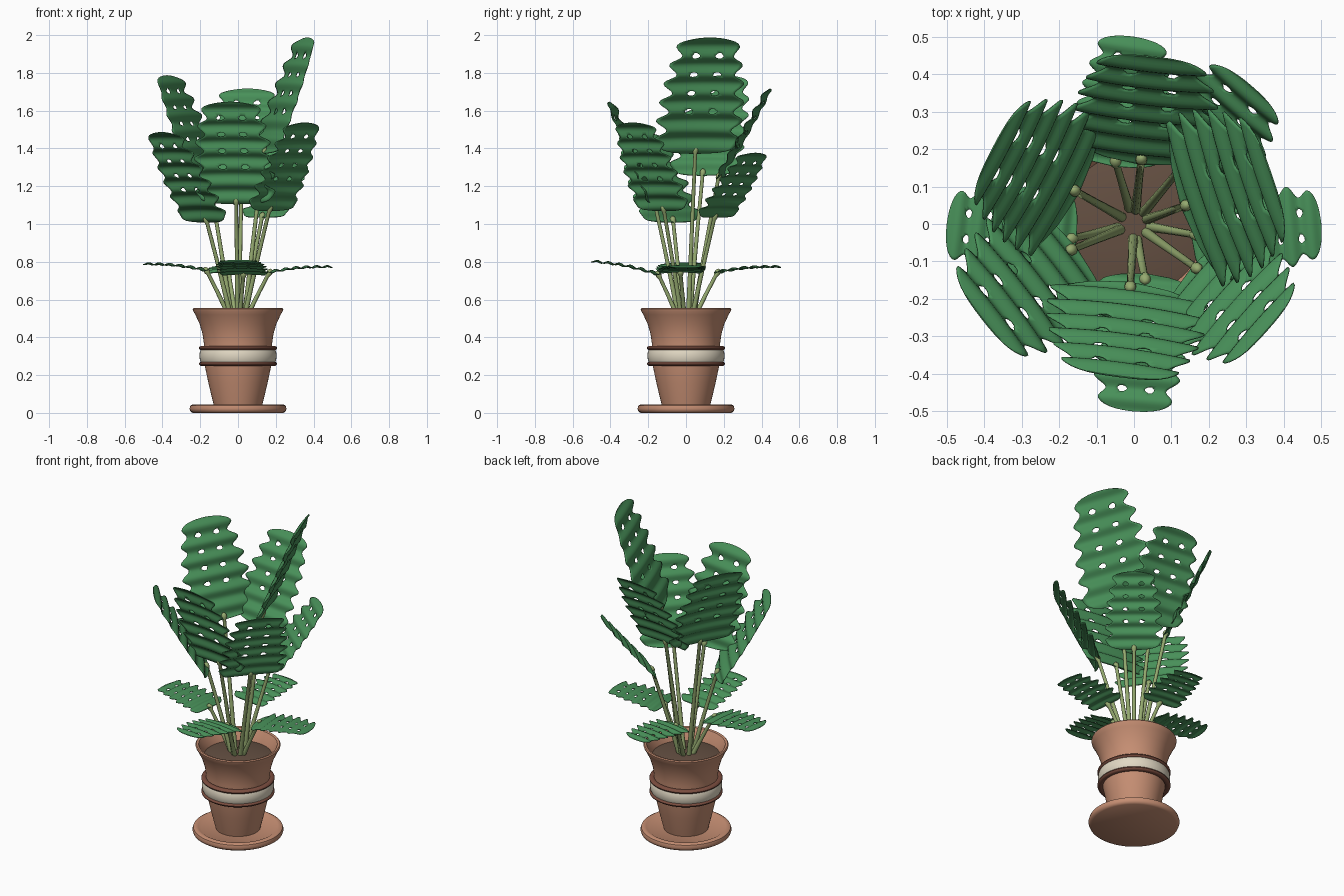
import bpy, bmesh, math
from mathutils import Vector

if "Cube" in bpy.data.objects:
    bpy.data.objects.remove(bpy.data.objects["Cube"])


def material(name, color):
    m = bpy.data.materials.new(name)
    m.diffuse_color = (*color, 1)
    m.use_nodes = True
    m.node_tree.nodes["Principled BSDF"].inputs["Base Color"].default_value = m.diffuse_color
    return m


LEAF = material("leaf green", (0.065, 0.28, 0.10))
STEM = material("stem green", (0.30, 0.40, 0.16))
CLAY = material("terracotta", (0.56, 0.27, 0.17))
DARK = material("dark clay", (0.20, 0.075, 0.05))
CREAM = material("cream glaze", (0.76, 0.69, 0.55))
SOIL = material("soil", (0.13, 0.08, 0.055))


def finish(name, bm, mat, angle=40):
    me = bpy.data.meshes.new(name)
    bm.to_mesh(me)
    bm.free()
    me.materials.append(mat)
    ob = bpy.data.objects.new(name, me)
    bpy.context.collection.objects.link(ob)
    bpy.ops.object.select_all(action='DESELECT')
    ob.select_set(True)
    bpy.context.view_layer.objects.active = ob
    bpy.ops.object.shade_smooth_by_angle(angle=math.radians(angle))
    return ob


def lathe(name, profile, mat, closed=False, steps=64):
    """Spin a (radius, height) profile around z."""
    bm = bmesh.new()
    vs = [bm.verts.new((r, 0, z)) for r, z in profile]
    edges = [bm.edges.new(p) for p in zip(vs, vs[1:] + vs[:1] if closed else vs[1:])]
    bmesh.ops.spin(bm, geom=vs + edges, cent=(0, 0, 0), axis=(0, 0, 1),
                   angle=math.tau, steps=steps, use_merge=True)
    bmesh.ops.remove_doubles(bm, verts=bm.verts, dist=1e-5)
    bmesh.ops.recalc_face_normals(bm, faces=bm.faces)
    return finish(name, bm, mat)


def ring(name, radius, z, half_w, half_h, mat):
    pts = [(radius + half_w * math.cos(a), z + half_h * math.sin(a))
           for a in (math.tau * i / 12 for i in range(12))]
    return lathe(name, pts, mat, closed=True)


# Pot, saucer, bands and soil
lathe("saucer", [(0, 0), (0.24, 0), (0.252, 0.008), (0.257, 0.022), (0.252, 0.038),
                 (0.24, 0.045), (0.225, 0.043), (0.21, 0.034), (0, 0.034)], CLAY)
lathe("pot", [(0, 0.03), (0.125, 0.03), (0.138, 0.08), (0.157, 0.16), (0.176, 0.25),
              (0.181, 0.31), (0.181, 0.37), (0.188, 0.42), (0.203, 0.47), (0.226, 0.52),
              (0.238, 0.54), (0.240, 0.549), (0.235, 0.555), (0.222, 0.552),
              (0.205, 0.52), (0.188, 0.48), (0.175, 0.43), (0, 0.43)], CLAY)
lathe("glazed_band", [(0.17, 0.262), (0.194, 0.262), (0.202, 0.28), (0.204, 0.302),
                      (0.202, 0.324), (0.194, 0.342), (0.17, 0.342)], CREAM)
for label, height in (("lower", 0.26), ("upper", 0.343)):
    ring(label + "_band_ring", 0.19, height, 0.017, 0.012, DARK)
lathe("soil", [(0, 0.505), (0.08, 0.502), (0.15, 0.495), (0.195, 0.485)], SOIL)

LOBES = 6


def half_width(t):
    """Outline of a leaf: wide envelope, rounded ends, notches between lobes."""
    env = 1 - 0.27 * ((t - 0.25) / 0.67) ** 2
    if t > 0.917:
        return env * math.sqrt(max(0, 1 - ((t - 0.917) / 0.083) ** 2))
    if t < 0.06:
        env *= math.sqrt(max(0, 1 - ((0.06 - t) / 0.11) ** 2))
    notch = 0.5 + 0.5 * math.cos(math.tau * LOBES * t)
    return env * (1 - 0.25 * notch * min(1, max(0, t / 0.1)))


def leaf(name, base, tip, ratio=0.76, bow=0.0):
    base, tip = Vector(base), Vector(tip)
    length = (tip - base).length
    fwd = (tip - base).normalized()
    side = fwd.cross(Vector((0, 0, 1))).normalized()
    up = side.cross(fwd)
    hw = length * ratio / 2
    rows, cols = 72, 20
    # Holes sit in the notches, either side of the midrib
    holes = [(k / LOBES * length, s * 0.27 * hw) for k in range(2, LOBES) for s in (-1, 1)]
    ra, rb = 0.022 * length, 0.036 * length

    def in_hole(x, y):
        for cx, cy in holes:
            d = math.hypot((x - cx) / ra, (y - cy) / rb)
            if d < 1:
                return cx, cy, max(d, 1e-4)

    bm = bmesh.new()
    grid, flat = [], {}
    for i in range(rows + 1):
        q = i / rows
        t = -0.05 + 1.05 * (q if q < 0.85 else 0.85 + 0.15 * math.sin((q - 0.85) / 0.15 * math.pi / 2))
        row = []
        for j in range(cols + 1):
            x, y = t * length, (2 * j / cols - 1) * max(half_width(t), 0.002) * hw
            hit = in_hole(x, y)
            if hit:
                cx, cy, d = hit
                x, y = cx + (x - cx) / d, cy + (y - cy) / d
            u = x / length
            z = length * (-0.015 * math.cos(math.tau * LOBES * u)
                          + bow * math.sin(math.pi * u)) - 0.06 * hw * (y / hw) ** 2
            v = bm.verts.new(base + fwd * x + side * y + up * z)
            flat[v] = (x, y)
            row.append(v)
        grid.append(row)
    for a, b in zip(grid, grid[1:]):
        for j in range(cols):
            quad = (a[j], a[j + 1], b[j + 1], b[j])
            x = sum(flat[v][0] for v in quad) / 4
            y = sum(flat[v][1] for v in quad) / 4
            if not in_hole(x, y):
                bm.faces.new(quad)
    bmesh.ops.delete(bm, geom=[v for v in bm.verts if not v.link_faces], context='VERTS')
    bmesh.ops.recalc_face_normals(bm, faces=bm.faces)
    ob = finish(name, bm, LEAF, 60)
    mod = ob.modifiers.new("thickness", 'SOLIDIFY')
    mod.thickness = 0.004
    mod.offset = 0


def stem(name, tip):
    """Tapered stalk rising from the soil, with a swollen joint under the leaf."""
    tip = Vector(tip)
    out = Vector((tip.x, tip.y, 0)).normalized()
    root = out * 0.035 + Vector((0, 0, 0.48))
    mid = root.lerp(tip, 0.5) - out * 0.006
    sides, rings = 10, []
    joint = 0.03 / (tip - root).length
    stations = [(0, 0.014), (0.3, 0.012), (0.6, 0.0105), (1 - joint, 0.010),
                (1 - joint * 0.5, 0.016), (1, 0.015), (1 + joint * 0.4, 0.006)]
    axis = (tip - root).normalized()
    a = axis.cross(Vector((0, 1, 0.3))).normalized()
    b = axis.cross(a)
    bm = bmesh.new()
    for t, r in stations:
        c = root * (1 - t) ** 2 + mid * 2 * t * (1 - t) + tip * t * t
        rings.append([bm.verts.new(c + (a * math.cos(k) + b * math.sin(k)) * r)
                      for k in (math.tau * i / sides for i in range(sides))])
    for p, q in zip(rings, rings[1:]):
        for i in range(sides):
            n = (i + 1) % sides
            bm.faces.new((p[i], p[n], q[n], q[i]))
    bm.faces.new(rings[0])
    bm.faces.new(rings[-1])
    bmesh.ops.recalc_face_normals(bm, faces=bm.faces)
    finish(name, bm, STEM, 60)


# Leaves: name, stem tip, leaf tip, bow
plants = [
    ("tall_right", (0.14, 0.05, 1.40), (0.36, 0.125, 1.99), 0),
    ("tall_left", (-0.16, 0.09, 1.28), (-0.37, 0.20, 1.79), 0),
    ("upper_back", (0.02, 0.175, 1.26), (0.05, 0.44, 1.72), 0),
    ("upper_front", (-0.01, -0.17, 1.13), (-0.04, -0.40, 1.65), 0),
    ("front_left", (-0.17, -0.07, 1.03), (-0.40, -0.25, 1.49), 0),
    ("front_right", (0.17, -0.12, 1.09), (0.35, -0.28, 1.54), 0),
    ("back_right", (0.13, 0.155, 1.05), (0.31, 0.365, 1.38), 0),
    ("low_left", (-0.17, -0.04, 0.76), (-0.50, 0.0, 0.79), 0.03),
    ("low_right", (0.17, -0.03, 0.75), (0.50, 0.0, 0.775), 0.03),
    ("low_back", (-0.05, 0.17, 0.75), (0.0, 0.50, 0.775), 0.03),
    ("low_front", (0.03, -0.15, 0.74), (0.0, -0.50, 0.805), 0.03),
]
for label, joint_at, end, bow in plants:
    stem(label + "_stem", joint_at)
    leaf(label + "_leaf", joint_at, end, bow=bow)
